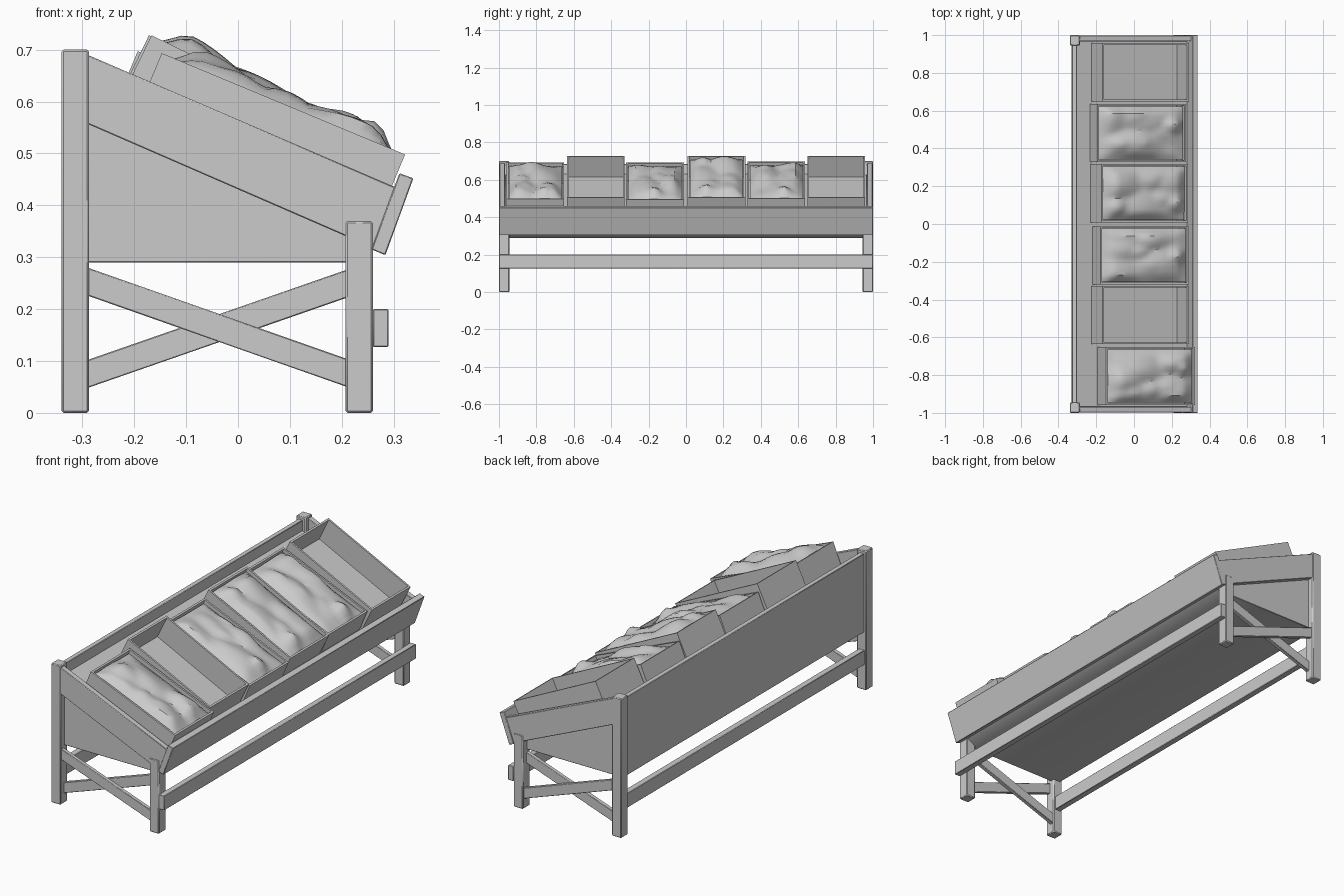
import bpy, bmesh, math, random
from mathutils import Matrix, Vector

if "Cube" in bpy.data.objects:
    bpy.data.objects.remove(bpy.data.objects["Cube"])

random.seed(4)


def finish(name, bm, angle=30, bevel=0.0):
    bmesh.ops.recalc_face_normals(bm, faces=bm.faces[:])
    me = bpy.data.meshes.new(name)
    bm.to_mesh(me)
    bm.free()
    ob = bpy.data.objects.new(name, me)
    bpy.context.collection.objects.link(ob)
    if bevel:
        m = ob.modifiers.new("soft_edges", "BEVEL")
        m.width, m.segments = bevel, 1
    bpy.ops.object.select_all(action="DESELECT")
    ob.select_set(True)
    bpy.context.view_layer.objects.active = ob
    bpy.ops.object.shade_smooth_by_angle(angle=math.radians(angle))
    return ob


def prism(name, pts, y0, y1, bevel=0.002):
    """Extrude an (x, z) outline along y."""
    bm = bmesh.new()
    f = bm.faces.new([bm.verts.new((x, y0, z)) for x, z in pts])
    r = bmesh.ops.extrude_face_region(bm, geom=[f])
    vs = [v for v in r["geom"] if isinstance(v, bmesh.types.BMVert)]
    bmesh.ops.translate(bm, verts=vs, vec=(0, y1 - y0, 0))
    return finish(name, bm, bevel=bevel)


def box(name, x0, x1, y0, y1, z0, z1, bevel=0.002):
    return prism(name, [(x0, z0), (x1, z0), (x1, z1), (x0, z1)], y0, y1, bevel)


# Legs, slanted side boards and crossed braces at both ends
for s, end in ((-1, "front"), (1, "back")):
    def span(a, b):
        return sorted((s * a, s * b))
    box(f"tall_leg_{end}", -0.34, -0.287, *span(0.945, 1.0), 0, 0.70, 0.004)
    box(f"short_leg_{end}", 0.207, 0.26, *span(0.945, 1.0), 0, 0.37, 0.004)
    prism(f"side_board_{end}", [(-0.29, 0.557), (0.262, 0.317), (0.31, 0.432),
                                (-0.29, 0.69)], *span(0.968, 0.997))
    prism(f"brace_down_{end}", [(-0.29, 0.226), (0.21, 0.05), (0.21, 0.104),
                                (-0.29, 0.28)], *span(0.973, 0.993))
    prism(f"brace_up_{end}", [(-0.29, 0.048), (0.21, 0.222), (0.21, 0.276),
                              (-0.29, 0.102)], *span(0.95, 0.971))

# Long rails
box("front_stretcher", 0.26, 0.29, -1, 1, 0.127, 0.20)
box("rear_stretcher", -0.33, -0.298, -0.95, 0.95, 0.127, 0.20)
prism("front_lip_board", [(0.257, 0.315), (0.284, 0.304), (0.338, 0.452),
                          (0.311, 0.462)], -1, 1)

# Display bin with sloping deck, and its rear wall
prism("bin_body", [(-0.325, 0.29), (0.207, 0.29), (0.262, 0.32), (0.285, 0.375),
                   (-0.325, 0.642)], -0.968, 0.968)
box("rear_wall", -0.328, -0.303, -0.95, 0.95, 0.29, 0.685)

L, W, H, T = 0.508, 0.308, 0.135, 0.013


def crate(name, place):
    """Open tray; local origin is the middle of its low rim edge."""
    bm = bmesh.new()
    bmesh.ops.create_cube(bm, size=1)
    bmesh.ops.scale(bm, verts=bm.verts, vec=(L, W, H))
    bmesh.ops.translate(bm, verts=bm.verts, vec=(-L / 2, 0, -H / 2))
    bm.faces.ensure_lookup_table()
    top = max(bm.faces, key=lambda f: f.calc_center_median().z)
    bmesh.ops.inset_region(bm, faces=[top], thickness=T)
    r = bmesh.ops.extrude_face_region(bm, geom=[top])
    vs = [v for v in r["geom"] if isinstance(v, bmesh.types.BMVert)]
    bmesh.ops.translate(bm, verts=vs, vec=(0, 0, -H + T))
    if top.is_valid:
        bmesh.ops.delete(bm, geom=[top], context="FACES")
    finish(name, bm).matrix_world = place


def produce(name, place):
    """Lumpy heap filling a crate."""
    bm = bmesh.new()
    bmesh.ops.create_grid(bm, x_segments=22, y_segments=15, size=0.5)
    lumps = [(random.uniform(-0.4, 0.4), random.uniform(-0.38, 0.38),
              random.uniform(0.012, 0.036), random.uniform(0.15, 0.3)) for _ in range(9)]
    lumps.append((0.38, random.uniform(-0.2, 0.2), 0.035, 0.15))
    for v in bm.verts:
        x, y = v.co.x, v.co.y
        h = max(a * (1.3 * math.exp(-((x - cx) ** 2 + (y - cy) ** 2) / (r * r)) - 0.3)
                for cx, cy, a, r in lumps)
        rim = min(1, 9 * (0.5 - max(abs(x), abs(y))))
        v.co = Vector((x * (L - 2 * T) - L / 2, y * (W - 2 * T),
                       -0.022 + (h + 0.024) * (0.25 + 0.75 * rim)))
    finish(name, bm, 35).matrix_world = place


# Row of crates: centre y, low rim x and z, tilt in degrees, filled or empty
rows = [(-0.805, 0.322, 0.498, 22.6, True), (-0.482, 0.29, 0.505, 26, False),
        (-0.166, 0.29, 0.495, 22.8, True), (0.163, 0.285, 0.505, 26, True),
        (0.482, 0.275, 0.50, 22.8, True), (0.803, 0.29, 0.505, 26, False)]
for i, (y, x, z, tilt, full) in enumerate(rows, 1):
    place = Matrix.Translation((x, y, z)) @ Matrix.Rotation(math.radians(tilt), 4, "Y")
    crate(f"crate_{i}", place)
    if full:
        produce(f"produce_{i}", place)
